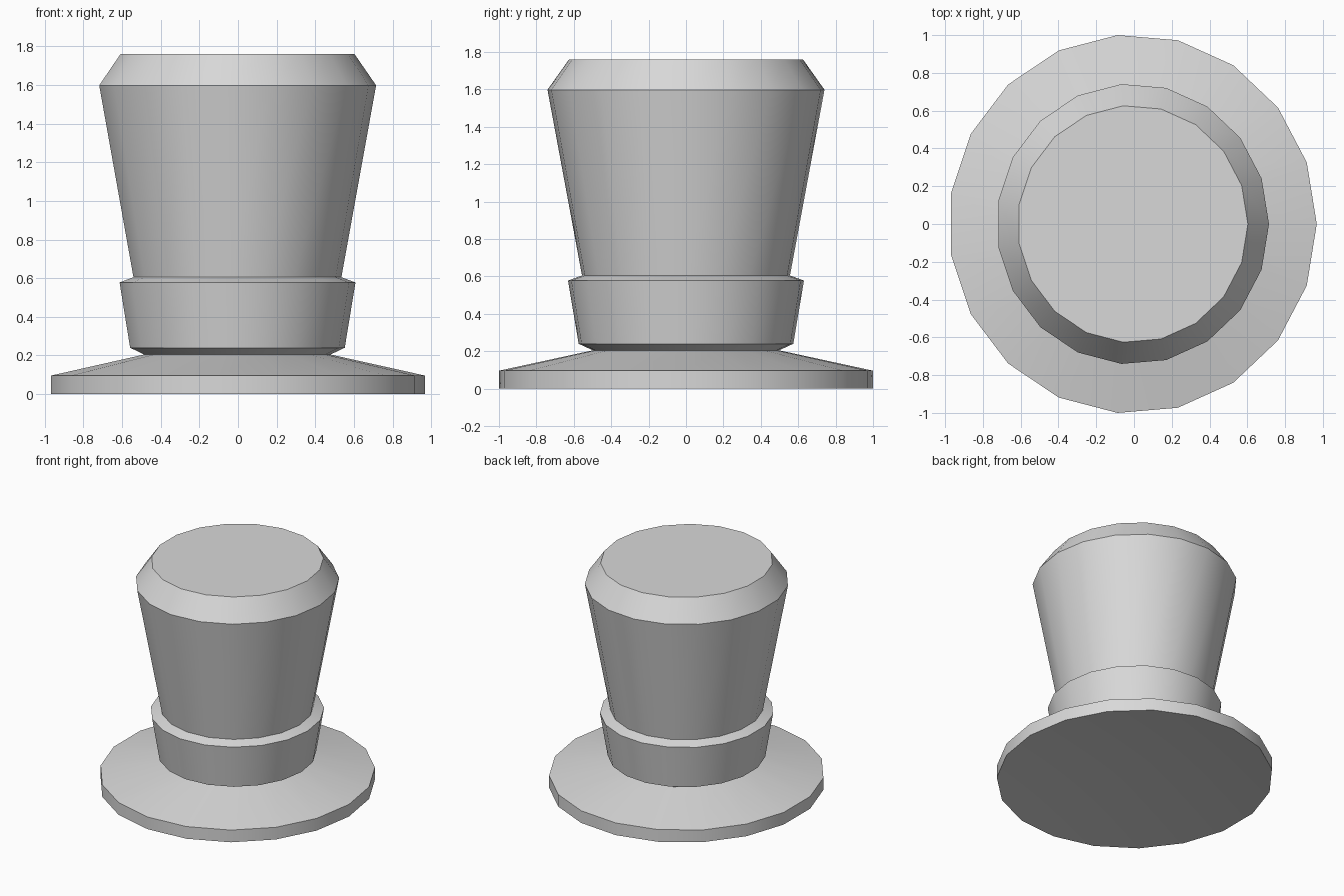
import bpy
import bmesh
import math

SIDES = 19
SQUASH = 0.971       # x radius relative to y radius
OFFSET_X = -0.0067   # recentres the odd-sided outline

cube = bpy.data.objects.get("Cube")
if cube:
    bpy.data.objects.remove(cube, do_unlink=True)

grey = bpy.data.materials.new("plain grey")
grey.use_nodes = True
colour = (0.69, 0.69, 0.69, 1)
grey.diffuse_color = colour
for node in grey.node_tree.nodes:
    if node.type == 'BSDF_PRINCIPLED':
        node.inputs["Base Color"].default_value = colour


def lathe(name, profile, hollow=None, cap_top=False):
    """Turn a (radius, height) profile, listed upwards, into a faceted shell.

    hollow is the height of the centre of a dished underside."""
    bm = bmesh.new()
    rings = []
    for radius, z in profile:
        ring = []
        for i in range(SIDES):
            a = math.tau * i / SIDES
            ring.append(bm.verts.new((OFFSET_X + SQUASH * radius * math.cos(a),
                                      radius * math.sin(a), z)))
        rings.append(ring)
    for low, high in zip(rings, rings[1:]):
        for i in range(SIDES):
            j = (i + 1) % SIDES
            bm.faces.new((low[i], low[j], high[j], high[i]))
    if hollow is not None:
        centre = bm.verts.new((OFFSET_X, 0, hollow))
        for i in range(SIDES):
            bm.faces.new((centre, rings[0][(i + 1) % SIDES], rings[0][i]))
    if cap_top:
        bm.faces.new(rings[-1])
    mesh = bpy.data.meshes.new(name)
    bm.to_mesh(mesh)
    bm.free()
    mesh.materials.append(grey)
    obj = bpy.data.objects.new(name, mesh)
    bpy.context.collection.objects.link(obj)
    return obj


parts = [
    # Wide brim with a gently sloping top and a dished underside
    lathe("brim", [(1.0034, 0), (1.0034, 0.096), (0.5, 0.205)], hollow=0.09),
    # Flared band around the foot of the crown
    lathe("hat_band", [(0.5, 0.205), (0.576, 0.24), (0.633, 0.578), (0.558, 0.605)]),
    # Tapered crown with a bevelled flat top
    lathe("crown", [(0.558, 0.605), (0.743, 1.598), (0.628, 1.76)], cap_top=True),
]

# Smooth around the sides, crisp at the rims
bpy.ops.object.select_all(action='DESELECT')
for part in parts:
    part.select_set(True)
bpy.context.view_layer.objects.active = parts[0]
bpy.ops.object.shade_smooth_by_angle(angle=math.radians(30))
